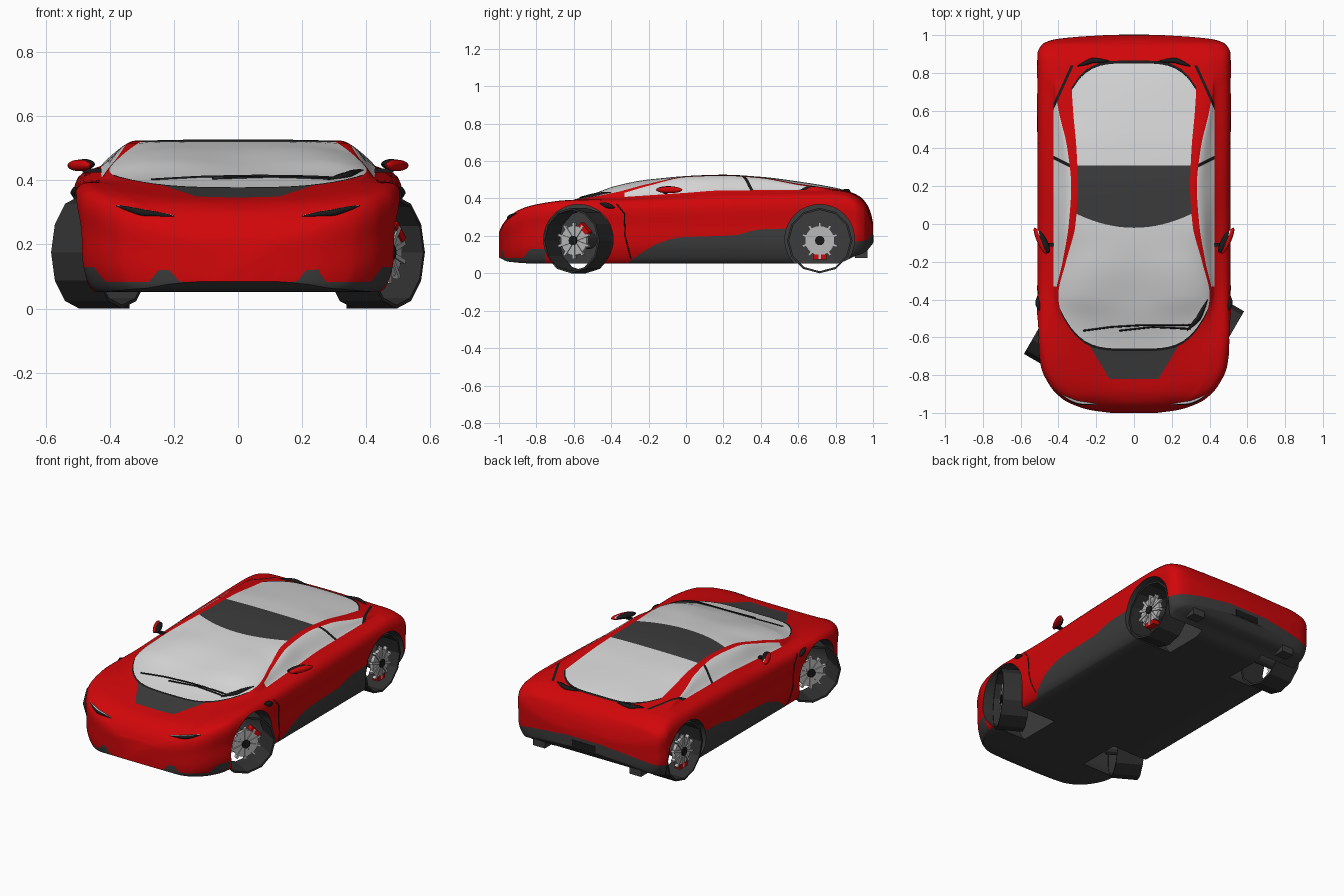
import bpy, bmesh
from math import radians, sin, pi
from mathutils import Matrix, Vector
from mathutils.bvhtree import BVHTree

if "Cube" in bpy.data.objects:
    bpy.data.objects.remove(bpy.data.objects["Cube"])


def material(name, r, g, b):
    m = bpy.data.materials.new(name)
    m.use_nodes = True
    m.diffuse_color = (r, g, b, 1)
    node = next(n for n in m.node_tree.nodes if n.type == 'BSDF_PRINCIPLED')
    node.inputs["Base Color"].default_value = (r, g, b, 1)
    return m


red = material("red paint", .64, .002, .003)
glass = material("pale glass", .68, .68, .68)
dark = material("dark plastic", .045, .045, .045)
black = material("black trim", .01, .01, .01)
tyre_rubber = material("tyre rubber", .03, .03, .03)
rim_metal = material("rim metal", .48, .48, .48)
PAINTS = [red, glass, dark, black]
RED, GLASS, DARK, BLACK = range(4)


def make(name, bm, mats):
    bmesh.ops.recalc_face_normals(bm, faces=bm.faces)
    me = bpy.data.meshes.new(name)
    bm.to_mesh(me)
    bm.free()
    for m in mats:
        me.materials.append(m)
    ob = bpy.data.objects.new(name, me)
    bpy.context.collection.objects.link(ob)
    return ob


def evaluated(ob):
    dg = bpy.context.evaluated_depsgraph_get()
    return bpy.data.meshes.new_from_object(ob.evaluated_get(dg))


def bake(ob):
    me = evaluated(ob)
    ob.modifiers.clear()
    ob.data = me


def smooth(ob, angle):
    bpy.ops.object.select_all(action='DESELECT')
    ob.select_set(True)
    bpy.context.view_layer.objects.active = ob
    bpy.ops.object.shade_smooth_by_angle(angle=radians(angle))


def profile(*p):
    """Smooth curve through (y, value) points, without overshoot."""
    d = [(b[1] - a[1]) / (b[0] - a[0]) for a, b in zip(p, p[1:])]
    mid = [2 * a * b / (a + b) if a * b > 0 else 0 for a, b in zip(d, d[1:])]
    m = [d[0]] + mid + [d[-1]]

    def f(y):
        y = min(max(y, p[0][0]), p[-1][0])
        i = next(k for k in range(len(d)) if y <= p[k + 1][0])
        h = p[i + 1][0] - p[i][0]
        t = (y - p[i][0]) / h
        s = t * t * (3 - 2 * t)
        bend = t * (1 - t) * ((1 - t) * m[i] - t * m[i + 1]) * h
        return p[i][1] * (1 - s) + p[i + 1][1] * s + bend
    return f


# Body curves along the length
width = profile((-1, .12), (-.985, .23), (-.96, .31), (-.93, .37), (-.86, .438), (-.75, .488),
                (-.55, .507), (.9, .508), (.95, .485), (.975, .43), (.99, .31), (1, .15))
floor_z = profile((-1, .085), (-.95, .062), (-.8, .052), (.8, .052), (.9, .09), (.96, .115), (1, .16))
shoulder_z = profile((-1, .2), (-.97, .25), (-.92, .3), (-.85, .34), (-.7, .372), (-.55, .382),
                     (-.3, .378), (0, .385), (.4, .4), (.7, .41), (.85, .4), (.95, .35), (1, .25))
belt_z = profile((-1, .21), (-.97, .268), (-.9, .335), (-.8, .368), (-.65, .39), (-.5, .397),
                 (-.3, .41), (0, .43), (.2, .443), (.75, .445), (.86, .43), (.95, .38), (1, .26))
rail_z = profile((-1, .215), (-.97, .27), (-.9, .333), (-.8, .366), (-.65, .389), (-.5, .4),
                 (-.38, .418), (-.2, .468), (0, .514), (.2, .521), (.4, .508), (.6, .472),
                 (.75, .45), (.86, .434), (.95, .385), (1, .265))
rail_x = profile((-1, .7), (-.6, .78), (-.38, .815), (-.2, .745), (0, .68), (.2, .655),
                 (.4, .695), (.6, .785), (.72, .82), (1, .76))
pane_x = profile((-1, .5), (-.6, .68), (-.38, .79), (-.2, .71), (0, .61), (.2, .585),
                 (.4, .6), (.6, .635), (.75, .65), (.85, .6), (1, .55))
top_z = profile((-1, .22), (-.98, .262), (-.94, .307), (-.88, .335), (-.8, .35), (-.66, .378),
                (-.4, .452), (-.2, .498), (0, .52), (.2, .527), (.4, .516), (.6, .491),
                (.8, .457), (.87, .438), (.93, .41), (.97, .365), (.99, .315), (1, .27))
SUBS = [3, 5, 8, 6, 4, 6, 3, 14]


def section(y):
    """Closed cross-section as (segment, x, z) samples."""
    w, zb, ze, zg, zt = width(y), floor_z(y), shoulder_z(y), rail_z(y), top_z(y)
    half = [(0, zb), (.9 * w, zb), (.98 * w, zb + .2 * (ze - zb)),
            (w, zb + .6 * (ze - zb)), (.98 * w, ze), (.84 * w, belt_z(y)), (rail_x(y) * w, zg),
            (pane_x(y) * w, zg + .35 * (zt - zg)), (0, zt)]
    ring = [Vector(p) for p in half + [(-x, z) for x, z in half[-2:0:-1]]]
    n = len(ring)
    aim = [((ring[(i + 1) % n] - ring[i]).normalized()
            + (ring[i] - ring[i - 1]).normalized()).normalized() for i in range(n)]
    out = []
    for i in range(n):
        a, b, seg = ring[i], ring[(i + 1) % n], min(i, n - 1 - i)
        size = (b - a).length if seg else 0
        for k in range(SUBS[seg]):
            t = k / SUBS[seg]
            s = t * t * (3 - 2 * t)
            p = a.lerp(b, s) + t * (1 - t) * size * ((1 - t) * aim[i] - t * aim[(i + 1) % n])
            out.append((seg, p.x, p.y))
    return out


# Paint boundaries: y over x on top, z over y on the sides, z over x on the ends
def cowl(x): return -.66 + 9 * x ** 4
def seal(x): return cowl(x) - .013
def tail(x): return .85 - 12 * x ** 4
def tail_trim(x): return tail(x) + .015
def roof_front(x): return -.02 + .8 * x * x
def roof_back(x): return .31
def hood_front(x): return -.82
def hood_side(y): return .13 + .6 * (y + .82)
def pillar(x): return .13 + .5 * abs(x)
def pillar_back(x): return pillar(x) + .018
def corner(x): return .64 + 2.2 * (.41 - abs(x))
def corner_back(x): return corner(x) + .035
def nose_z(x): return max(.083, min(.12, .14 - 1.2 * abs(abs(x) - .23)), min(.13, .13 - 1.3 * (.45 - abs(x))))
def rear_z(x): return .17 + .055 * (1 - 4 * x * x)


skirt_z = profile((-.32, .05), (-.25, .1), (-.15, .16), (-.03, .192), (.25, .203), (.4, .235), (.6, .24))


def paint(seg, c):
    """Colour of a body panel from its strip and position."""
    x, y, z = abs(c.x), c.y, c.z
    if seg == 0:
        return DARK
    if seg == 7:
        if cowl(x) < y < tail(x):
            return DARK if roof_front(x) < y < roof_back(x) else GLASS
        if seal(x) < y < tail_trim(x):
            return BLACK
        if hood_front(x) < y < cowl(x) and x < hood_side(y):
            return DARK
    if seg in (5, 6) and corner(x) < y < min(corner_back(x), .84):
        return BLACK
    if seg == 5 and -.33 < y < min(corner(x), .72):
        return BLACK if pillar(x) < y < pillar_back(x) else GLASS
    if seg < 4:
        if -.31 < y < .6 and z < skirt_z(y) or y < -.75 and z < nose_z(x) or y > .85 and z < rear_z(x):
            return DARK
    return RED


# Body shell
bm = bmesh.new()
STATIONS = 200
rings, segs = [], []
for i in range(STATIONS + 1):
    t = 2 * i / STATIONS - 1
    y = .4 * t + .6 * sin(t * pi / 2)
    pts = section(y)
    segs = [p[0] for p in pts]
    rings.append([bm.verts.new((x, y, z)) for _, x, z in pts])
for a, b in zip(rings, rings[1:]):
    for j, seg in enumerate(segs):
        k = (j + 1) % len(segs)
        bm.faces.new((a[j], a[k], b[k], b[j])).material_index = seg
for end in (rings[0], rings[-1]):
    bm.faces.new(end).material_index = 3
surface = BVHTree.FromBMesh(bm)


def score(strips, u, v, f, lo, hi, n=24):
    """Cut the strips' faces along the line v = f(u), so that paint edges are clean."""
    bins = [[] for _ in range(n)]
    for face in bm.faces:
        if face.material_index in strips:
            c = face.calc_center_median()
            k = int((c[u] - lo) / (hi - lo) * n)
            if lo <= c[u] < hi and abs(c[v] - f(c[u])) < .05:
                bins[k].append(face)
    for k, faces in enumerate(bins):
        a, b = (lo + (hi - lo) * i / n for i in (k, k + 1))
        spot, normal = Vector(), Vector()
        spot[u], spot[v] = a, f(a)
        normal[u], normal[v] = f(a) - f(b), b - a
        geom = {g for face in faces for g in (face, *face.edges, *face.verts)}
        if geom:
            bmesh.ops.bisect_plane(bm, geom=list(geom), dist=1e-5, plane_co=spot, plane_no=normal)


X, Y, Z = range(3)
for line in (cowl, seal, tail, tail_trim, roof_front, roof_back, hood_front):
    score({7}, X, Y, line, -.44, .44)
for s in (1, -1):
    score({7}, Y, X, lambda y: s * hood_side(y), -.83, -.6, 6)
    for line in (pillar, pillar_back, corner, corner_back):
        score({5, 6}, X, Y, line, *sorted((s * .28, s * .46)), 2)
score({1, 2, 3}, Y, Z, skirt_z, -.32, .6)
score({1, 2, 3}, X, Z, nose_z, -.51, .51, 102)
score({1, 2, 3}, X, Z, rear_z, -.51, .51, 25)
for f in bm.faces:
    f.material_index = paint(f.material_index, f.calc_center_median())
body = make("body", bm, PAINTS)

# Wheel wells
FRONT_Y, REAR_Y = -.575, .715
turn = Matrix.Rotation(radians(90), 4, 'Y')
bm = bmesh.new()
for side in (1, -1):
    for y in (FRONT_Y, REAR_Y):
        bmesh.ops.create_cone(bm, cap_ends=True, segments=48, radius1=.186, radius2=.186, depth=.5,
                              matrix=Matrix.Translation((side * .47, y, .182)) @ turn)
for f in bm.faces:
    f.material_index = DARK
cutter = make("wheel_well_cutter", bm, PAINTS)
cutter.hide_render = True
cut = body.modifiers.new("wheel_wells", 'BOOLEAN')
cut.operation, cut.solver, cut.object = 'DIFFERENCE', 'EXACT', cutter
bake(body)
bpy.data.objects.remove(cutter)
smooth(body, 40)


def disc(name, place, radius, depth, mat, sides=24, caps=True):
    bm = bmesh.new()
    bmesh.ops.create_cone(bm, cap_ends=caps, segments=sides, radius1=radius, radius2=radius,
                          depth=depth, matrix=place)
    return make(name, bm, [mat])


def box(name, size, mat, places):
    bm = bmesh.new()
    for place in places:
        bmesh.ops.create_cube(bm, size=1, matrix=place @ Matrix.Diagonal((*size, 1)))
    return make(name, bm, [mat])


def wheel(name, x, y, steer, rim, caliper):
    side = 1 if x > 0 else -1
    hub = Matrix.Translation((x, y, .175)) @ Matrix.Rotation(radians(steer), 4, 'Z') @ turn

    def at(offset):
        return hub @ Matrix.Translation((0, 0, offset * side))
    tread = disc(name + "_tyre", hub, .175, .155, tyre_rubber, 12, False)
    shell = tread.modifiers.new("thickness", 'SOLIDIFY')
    shell.thickness, shell.offset = .011, -1
    bake(tread)
    disc(name + "_rim", at(rim), .08, .02, rim_metal)
    spokes = [at(rim + .005) @ Matrix.Rotation(k * pi / 5, 4, 'Z') for k in range(5)]
    box(name + "_spokes", (.195, .014, .022), rim_metal, spokes)
    disc(name + "_hub", at(rim + .007), .026, .03, black, 10)
    disc(name + "_axle", at(rim - .085), .045, .15, dark, 16)
    spot = at(rim - .005) @ Matrix.Rotation(-radians(caliper), 4, 'Z') @ Matrix.Translation((-.088, 0, 0))
    box(name + "_caliper", (.026, .07, .04), red, [spot])


for side, label in ((1, "left"), (-1, "right")):
    wheel("front_" + label, side * .428, FRONT_Y, -30, .04, 45)
    wheel("rear_" + label, side * .415, REAR_Y, 0, .055, 180)


def strip(name, points, direction, radius, mat, taper=False):
    """Thin tube laid on the body by projecting points along a direction."""
    path, steps = [], 6
    for a, b in zip(points, points[1:]):
        path += [Vector(a).lerp(Vector(b), k / steps) for k in range(steps)]
    path.append(Vector(points[-1]))
    d = Vector(direction)
    hits = [surface.ray_cast(p - 2 * d, d)[0] for p in path]
    hits = [h for h in hits if h]
    cu = bpy.data.curves.new(name, 'CURVE')
    cu.dimensions, cu.bevel_depth, cu.bevel_resolution = '3D', radius, 1
    sp = cu.splines.new('POLY')
    sp.points.add(len(hits) - 1)
    for k, h in enumerate(hits):
        sp.points[k].co = (*h, 1)
        sp.points[k].radius = .15 + sin(pi * k / (len(hits) - 1)) if taper else 1
    tube = bpy.data.objects.new(name + "_path", cu)
    bpy.context.collection.objects.link(tube)
    me = evaluated(tube)
    bpy.data.objects.remove(tube)
    me.materials.clear()
    me.materials.append(mat)
    bpy.context.collection.objects.link(bpy.data.objects.new(name, me))


# Wipers
DOWN, BACK = (0, 0, -1), (0, 1, 0)
strip("wiper_long", [(.3, -.535, 0), (.05, -.535, 0), (-.12, -.545, 0), (-.27, -.565, 0)], DOWN, .005, black)
strip("wiper_short", [(.3, -.555, 0), (.1, -.545, 0), (-.08, -.565, 0)], DOWN, .005, black)
strip("wiper_base", [(.28, -.565, 0), (.34, -.5, 0), (.39, -.4, 0)], DOWN, .012, black, True)

for s, label in ((1, "left"), (-1, "right")):
    # Lamps, seams and vents
    lamp = [(s * .2, 0, .288), (s * .3, 0, .299), (s * .38, 0, .321)]
    strip(label + "_headlight_frame", lamp, BACK, .01, black, True)
    strip(label + "_headlight", [(x, y, z + .001) for x, y, z in lamp], BACK, .0095, rim_metal, True)
    strip(label + "_tail_light", [(s * .13, .862, 0), (s * .22, .865, 0), (s * .3, .835, 0)],
          DOWN, .013, black, True)
    inward = (-s, 0, 0)
    strip(label + "_door_seam", [(0, -.37, .37), (0, -.33, .32), (0, -.325, .2), (0, -.295, .08)],
          inward, .003, black)
    strip(label + "_vent", [(0, -.46, .375), (0, -.38, .35)], inward, .014, black, True)
    # Mirrors
    lean = Matrix.Rotation(radians(-25 * s), 4, 'Z')
    for part, mat, place, scale in (("mirror_shell", red, (.495, -.09, .446), (.018, .078, .018)),
                                    ("mirror_glass", glass, (.489, -.087, .448), (.016, .064, .015)),
                                    ("mirror_base", black, (.478, -.095, .45), (.02, .065, .016))):
        spot = Matrix.Translation((s * place[0], *place[1:]))
        bm = bmesh.new()
        bmesh.ops.create_uvsphere(bm, u_segments=16, v_segments=10, radius=1,
                                  matrix=spot @ lean @ Matrix.Diagonal((*scale, 1)))
        smooth(make(label + "_" + part, bm, [mat]), 50)
    box(label + "_mirror_stalk", (.06, .02, .012), black, [Matrix.Translation((s * .455, -.11, .43))])

# Rear plate and diffuser blocks
box("rear_plate", (.16, .01, .04), black, [Matrix.Translation((0, .997, .185))])
box("rear_diffusers", (.08, .065, .08), dark, [Matrix.Translation((s * .33, .937, .122)) for s in (1, -1)])
